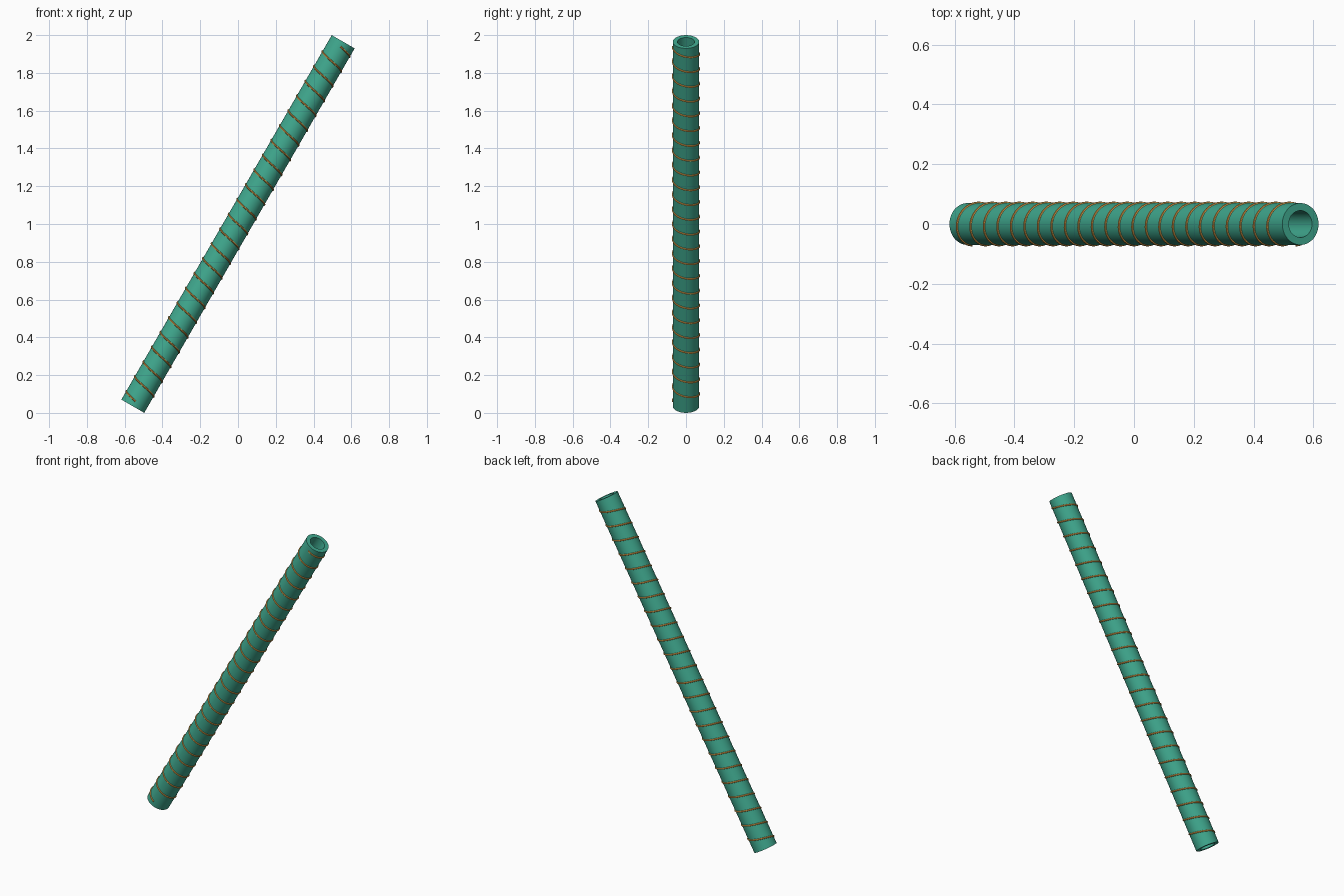
import bpy
from math import sin, cos, pi, radians
from mathutils import Matrix

cube = bpy.data.objects.get("Cube")
if cube:
    bpy.data.objects.remove(cube, do_unlink=True)

LENGTH, RADIUS, BORE = 2.228, 0.07, 0.045
TURNS, WIRE = 24, 0.005
# Everything is built upright around the origin, then leaned towards +x
LEAN = Matrix.Translation((0, 0, 1)) @ Matrix.Rotation(radians(30), 4, 'Y')


def material(name, rgb):
    m = bpy.data.materials.new(name)
    m.use_nodes = True
    m.diffuse_color = (*rgb, 1)
    m.node_tree.nodes["Principled BSDF"].inputs["Base Color"].default_value = (*rgb, 1)
    return m


def sweep(name, rings, closed, mat):
    """Skin a list of equal point rings, joining last to first if closed."""
    n, count = len(rings[0]), len(rings)
    faces = [(i * n + j, i * n + (j + 1) % n,
              (i + 1) % count * n + (j + 1) % n, (i + 1) % count * n + j)
             for i in range(count if closed else count - 1) for j in range(n)]
    if not closed:
        faces += [tuple(reversed(range(n))), tuple(range((count - 1) * n, count * n))]
    mesh = bpy.data.meshes.new(name)
    mesh.from_pydata([p for r in rings for p in r], [], faces)
    mesh.transform(LEAN)
    mesh.materials.append(mat)
    obj = bpy.data.objects.new(name, mesh)
    bpy.context.collection.objects.link(obj)
    bpy.context.view_layer.objects.active = obj
    obj.select_set(True)
    bpy.ops.object.shade_smooth_by_angle(angle=radians(40))
    obj.select_set(False)
    return obj


green = material("green", (0.05, 0.39, 0.27))
orange = material("orange", (0.8, 0.4, 0.08))

# Hollow tube: a rectangular wall section revolved around the axis
SIDES = 48
section = [(BORE, -LENGTH / 2), (RADIUS, -LENGTH / 2), (RADIUS, LENGTH / 2), (BORE, LENGTH / 2)]
rings = [[(r * cos(2 * pi * j / SIDES), r * sin(2 * pi * j / SIDES), z)
          for j in range(SIDES)] for r, z in section]
sweep("tube", rings, True, green)

# Thin wire wound around the tube as a left-handed helix
STEPS = 40
start, pitch = -LENGTH / 2 + 0.03, (LENGTH - 0.06) / TURNS
coil = []
for i in range(TURNS * STEPS + 1):
    a = -2 * pi * i / STEPS - pi / 2
    z = start + pitch * i / STEPS
    coil.append([((RADIUS + WIRE * cos(b)) * cos(a), (RADIUS + WIRE * cos(b)) * sin(a),
                  z + WIRE * sin(b)) for b in (2 * pi * k / 8 for k in range(8))])
sweep("spiral_wire", coil, False, orange)
